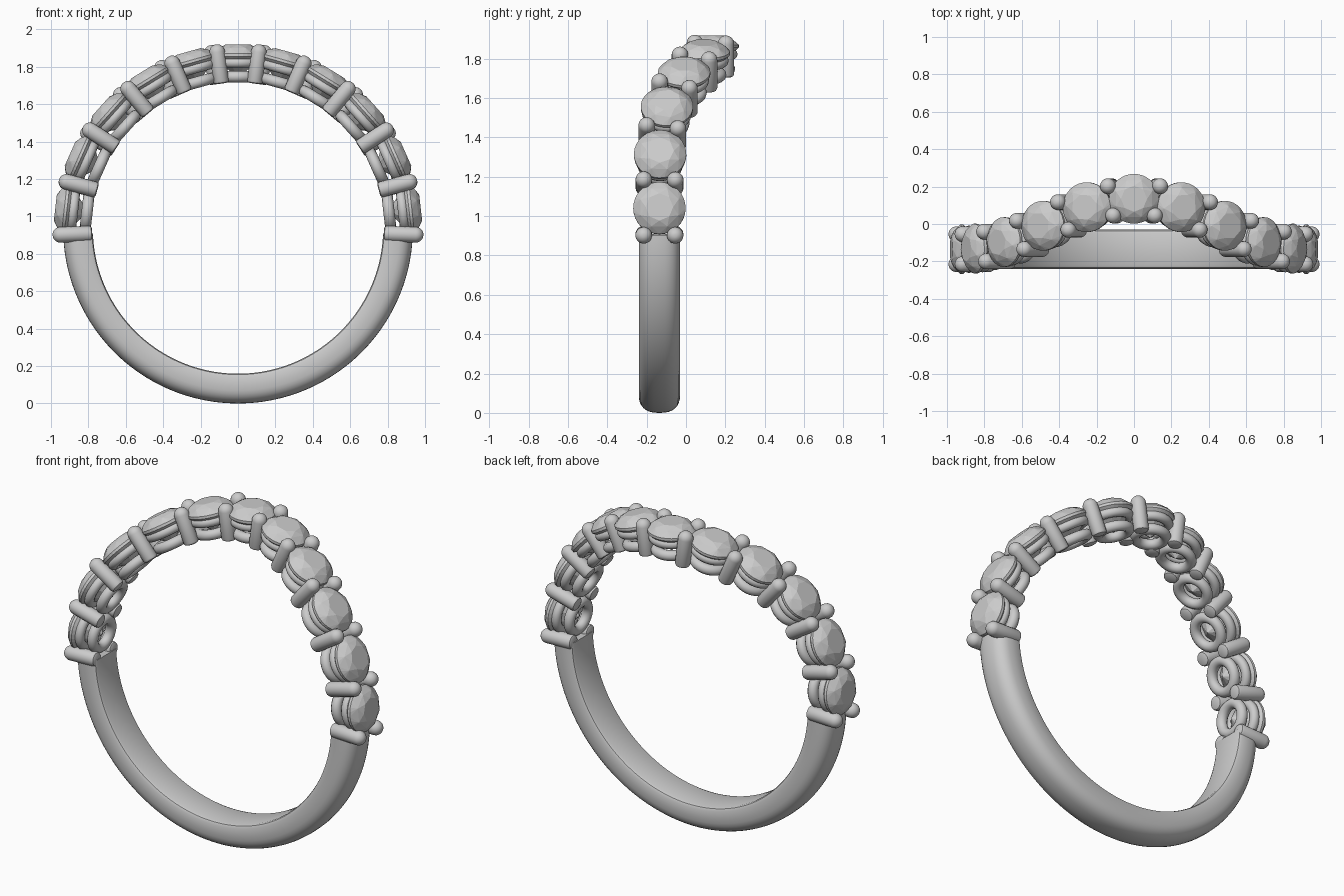
import bpy, bmesh, math
from math import sin, cos, pi, radians
from mathutils import Matrix

if "Cube" in bpy.data.objects:
    bpy.data.objects.remove(bpy.data.objects["Cube"])

CENTRE_Z = 0.935
BAND_Y = -0.135
RISE = 0.27
POWER = 4.8


def material(name, rgb):
    m = bpy.data.materials.new(name)
    m.use_nodes = True
    m.diffuse_color = (*rgb, 1)
    m.node_tree.nodes["Principled BSDF"].inputs["Base Color"].default_value = (*rgb, 1)
    return m


silver = material("silver grey", (0.6, 0.6, 0.6))


def add_object(name, bm, smooth, matrix=Matrix()):
    bmesh.ops.recalc_face_normals(bm, faces=bm.faces)
    mesh = bpy.data.meshes.new(name)
    bm.to_mesh(mesh)
    bm.free()
    mesh.materials.append(silver)
    obj = bpy.data.objects.new(name, mesh)
    bpy.context.collection.objects.link(obj)
    obj.matrix_world = matrix
    if smooth:
        bpy.ops.object.select_all(action="DESELECT")
        obj.select_set(True)
        bpy.context.view_layer.objects.active = obj
        bpy.ops.object.shade_smooth_by_angle(angle=radians(40))
    return obj


def sweep(rings, closed):
    """Skin a list of point rings; cap the ends when the sweep is open."""
    bm = bmesh.new()
    loops = [[bm.verts.new(p) for p in ring] for ring in rings]
    n = len(loops[0])
    pairs = list(zip(loops, loops[1:])) + ([(loops[-1], loops[0])] if closed else [])
    for a, b in pairs:
        for i in range(n):
            j = (i + 1) % n
            bm.faces.new((a[i], a[j], b[j], b[i]))
    if not closed:
        bm.faces.new(loops[0])
        bm.faces.new(loops[-1])
    return bm


def seat_frame(degrees):
    """Frame on the arched path: z points out of the ring, x runs along it."""
    a = radians(degrees)
    y = BAND_Y + RISE * cos(a) ** POWER if abs(degrees) < 90 else BAND_Y
    slope = -RISE * POWER * max(cos(a), 0) ** (POWER - 1) * sin(a)
    return (Matrix.Translation((0, y, CENTRE_Z)) @ Matrix.Rotation(a, 4, "Y")
            @ Matrix.Rotation(math.atan2(slope, 0.9), 4, "Z"))


# Band: domed outside, flat inside with softened edges
profile = [(-0.085, 0.776), (-0.098, 0.781), (-0.105, 0.795)]
for k in range(17):
    t = pi - pi * k / 16
    c, s = cos(t), sin(t)
    profile.append((0.105 * math.copysign(abs(c) ** 0.8, c), 0.84 + 0.095 * s ** 0.8 if s > 1e-6 else 0.84))
profile += [(-y, r) for y, r in reversed(profile[:3])]
rings = []
for k in range(97):
    a = radians(92 + 176 * k / 96)
    rings.append([(r * sin(a), BAND_Y + y, CENTRE_Z + r * cos(a)) for y, r in profile])
add_object("band", sweep(rings, False), True)


# Faceted round stone
def stone():
    bm = bmesh.new()
    for radius, height, count, turn in ((0.07, 0.983, 8, 0), (0.105, 0.966, 8, 0.5),
                                        (0.133, 0.935, 32, 0), (0.133, 0.92, 32, 0),
                                        (0.07, 0.86, 8, 0.5)):
        for i in range(count):
            a = 2 * pi * (i + turn) / count
            bm.verts.new((radius * cos(a), radius * sin(a), height))
    bm.verts.new((0, 0, 0.805))
    bmesh.ops.convex_hull(bm, input=bm.verts)
    bmesh.ops.dissolve_limit(bm, angle_limit=radians(1), verts=bm.verts, edges=bm.edges)
    return bm


# Rounded basket rail
def rail(major, minor, height):
    rings = []
    for i in range(48):
        a = 2 * pi * i / 48
        ring = []
        for j in range(12):
            b = 2 * pi * j / 12
            r = major + minor * cos(b)
            ring.append((r * cos(a), r * sin(a), height + minor * sin(b)))
        rings.append(ring)
    return sweep(rings, True)


# Prong rod with rounded ends
def prong(y, low=0.78, high=0.992, radius=0.042):
    soft = 0.015
    outline = [(radius - soft, low), (radius - soft * 0.3, low + soft * 0.3), (radius, low + soft)]
    for k in range(8):
        t = pi / 2 * k / 8
        outline.append((radius * cos(t), high - radius + radius * sin(t)))
    rings = [[(r * cos(2 * pi * i / 20), y + r * sin(2 * pi * i / 20), z) for i in range(20)]
             for r, z in outline]
    return sweep(rings, False)


# Eleven stones in their baskets
half = (15.7, 31.5, 48.2, 66, 83.5)
for n, angle in enumerate([-a for a in reversed(half)] + [0] + list(half), 1):
    frame = seat_frame(angle)
    add_object(f"stone_{n}", stone(), False, frame)
    add_object(f"upper_rail_{n}", rail(0.1, 0.027, 0.887), True, frame)
    add_object(f"lower_rail_{n}", rail(0.085, 0.03, 0.812), True, frame)

# Paired prongs between the stones
for angle in (7.6, 23.5, 39.7, 57, 74.8, 92):
    for side, sign in (("left", 1), ("right", -1)):
        for place, y in (("front", -0.08), ("back", 0.08)):
            add_object(f"{side}_{place}_prong_{angle:.0f}", prong(y), True, seat_frame(sign * angle))
